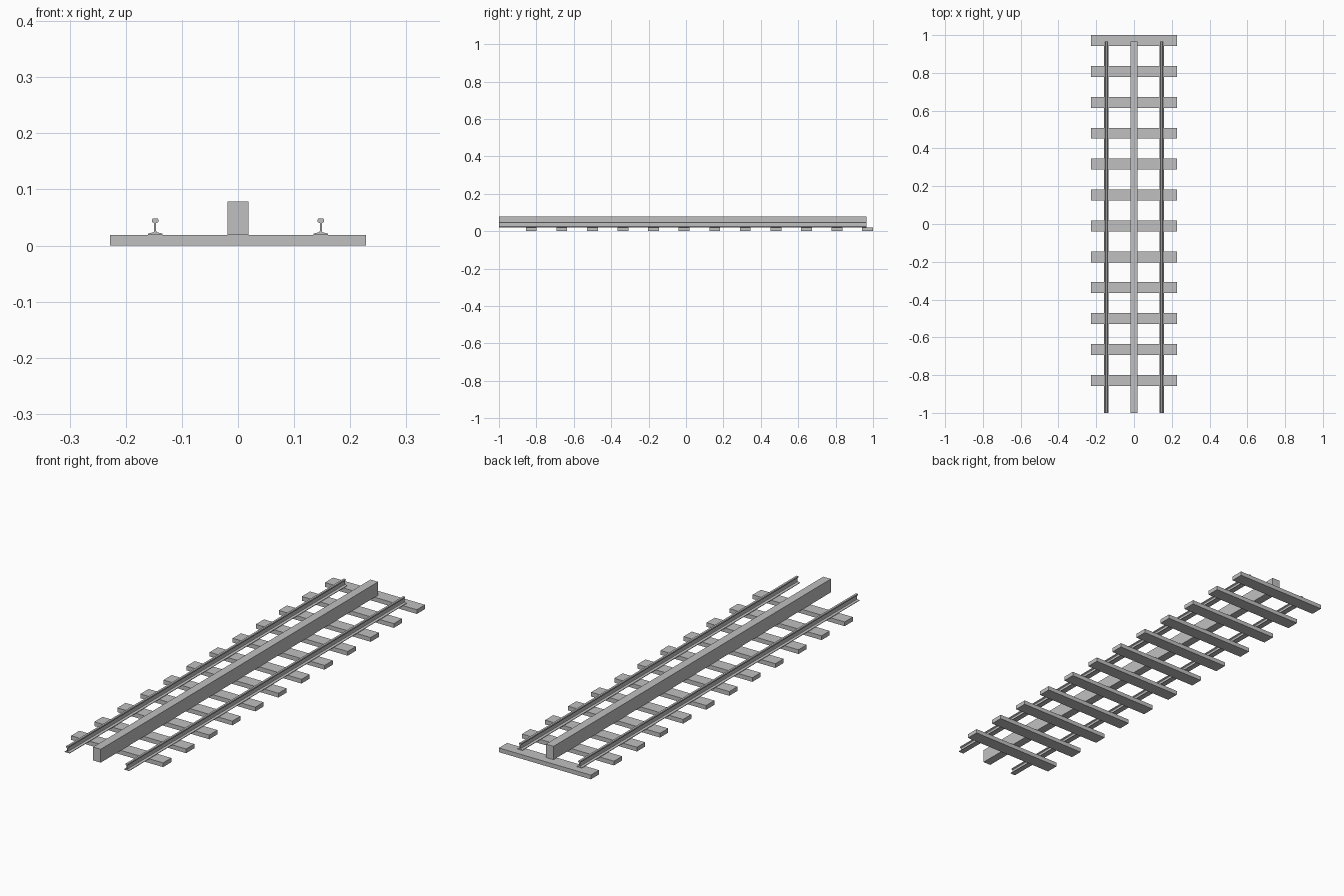
import bpy
import bmesh

cube = bpy.data.objects.get("Cube")
if cube:
    bpy.data.objects.remove(cube, do_unlink=True)

grey = bpy.data.materials.new("plain_grey")
grey.use_nodes = True
colour = (0.53, 0.53, 0.53, 1)
grey.diffuse_color = colour
grey.node_tree.nodes["Principled BSDF"].inputs["Base Color"].default_value = colour

TIE_TOP = 0.019
TRACK_START, TRACK_END = -1.0, 0.966


def extrude_along_y(name, profile, x, y0, y1):
    """Sweep a closed x-z profile from y0 to y1."""
    bm = bmesh.new()
    face = bm.faces.new([bm.verts.new((x + px, y0, pz)) for px, pz in profile])
    result = bmesh.ops.extrude_face_region(bm, geom=[face])
    verts = [v for v in result["geom"] if isinstance(v, bmesh.types.BMVert)]
    bmesh.ops.translate(bm, verts=verts, vec=(0, y1 - y0, 0))
    bmesh.ops.recalc_face_normals(bm, faces=bm.faces)
    mesh = bpy.data.meshes.new(name)
    bm.to_mesh(mesh)
    bm.free()
    mesh.materials.append(grey)
    obj = bpy.data.objects.new(name, mesh)
    bpy.context.collection.objects.link(obj)
    return obj


def rectangle(half_width, z0, z1):
    return [(-half_width, z0), (half_width, z0), (half_width, z1), (-half_width, z1)]


# Sleepers, evenly spaced from the back end
for i in range(12):
    y = 0.971 - i * 0.1635
    extrude_along_y(f"sleeper_{i + 1}", rectangle(0.228, 0, TIE_TOP), 0, y - 0.029, y + 0.029)

# Central guide beam
extrude_along_y("centre_beam", rectangle(0.019, TIE_TOP, 0.079), 0, TRACK_START, TRACK_END)

# Rails: flat foot, thin web and chamfered head
half = [(0.0125, TIE_TOP), (0.0125, 0.0215), (0.0025, 0.024), (0.0018, 0.026),
        (0.0018, 0.040), (0.006, 0.0425), (0.006, 0.046), (0.0045, 0.048)]
rail_profile = half + [(-x, z) for x, z in reversed(half)]
for name, x in (("left_rail", 0.1475), ("right_rail", -0.1475)):
    extrude_along_y(name, rail_profile, x, TRACK_START, TRACK_END)
